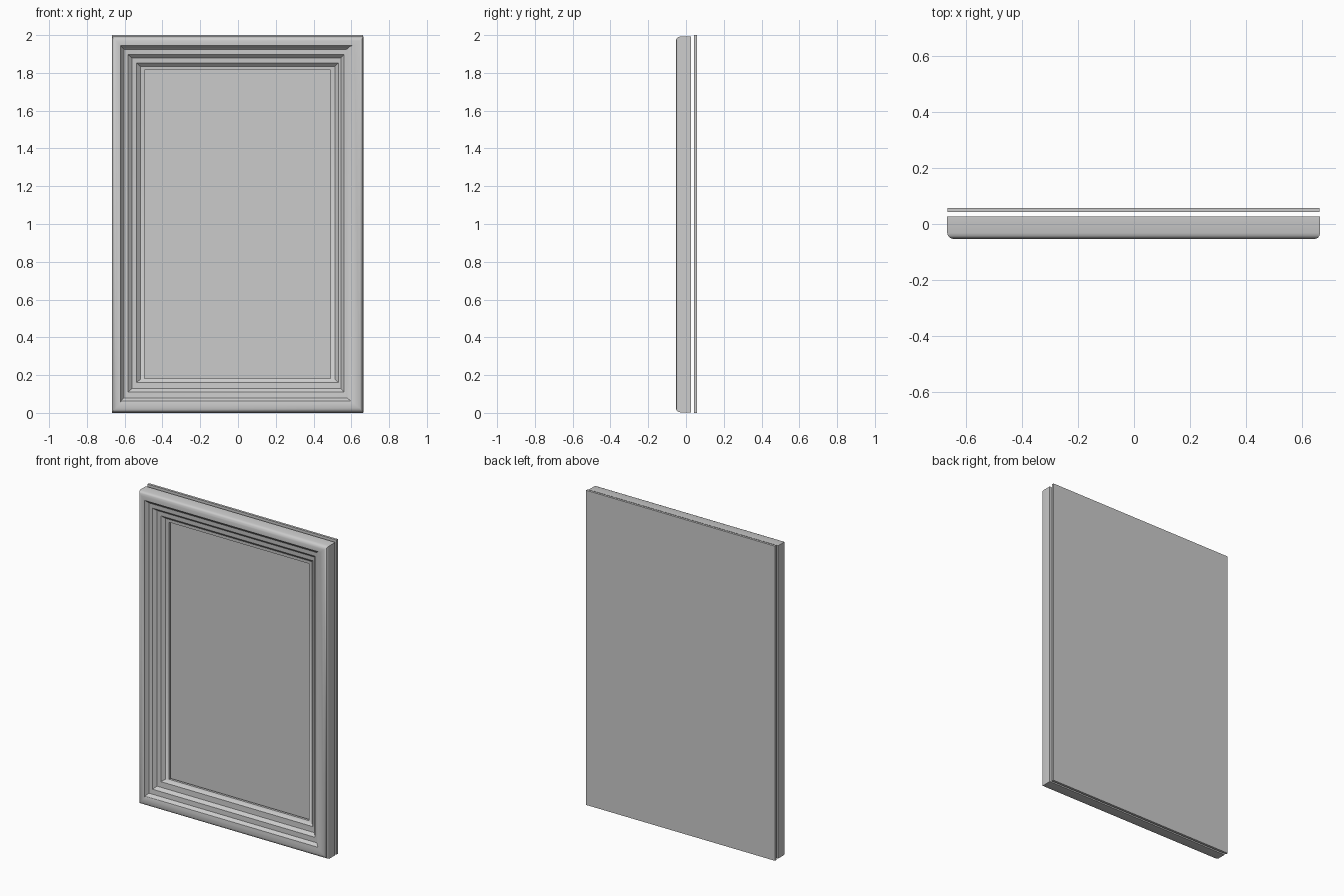
import bpy, bmesh, math

if "Cube" in bpy.data.objects:
    bpy.data.objects.remove(bpy.data.objects["Cube"])


def finish(bm, name):
    bmesh.ops.recalc_face_normals(bm, faces=bm.faces)
    mesh = bpy.data.meshes.new(name)
    bm.to_mesh(mesh)
    bm.free()
    obj = bpy.data.objects.new(name, mesh)
    bpy.context.collection.objects.link(obj)
    return obj


# Moulded frame: rectangular rings (left, right, bottom, top, depth), outside to inside
rings = [
    (-.667, .665, .003, 1.992, .027),
    (-.667, .665, .003, 1.992, -.032),
    (-.664, .662, .007, 1.988, -.043),
    (-.657, .656, .014, 1.981, -.050),
    (-.645, .644, .026, 1.970, -.054),
    (-.622, .616, .048, 1.945, -.053),
    (-.620, .597, .064, 1.943, -.049),
    (-.604, .575, .080, 1.925, -.031),
    (-.583, .561, .110, 1.897, -.028),
    (-.562, .545, .128, 1.880, -.010),
    (-.537, .531, .162, 1.852, -.007),
    (-.517, .513, .177, 1.835, .010),
    (-.495, .490, .182, 1.815, .012),
    (-.495, .490, .182, 1.815, .027),
]
bm = bmesh.new()
loops = [[bm.verts.new((x, y, z)) for x, z in ((l, b), (r, b), (r, t), (l, t))]
         for l, r, b, t, y in rings]
for i, a in enumerate(loops):
    b = loops[(i + 1) % len(loops)]
    for k in range(4):
        n = (k + 1) % 4
        bm.faces.new((a[k], a[n], b[n], b[k]))
frame = finish(bm, "frame")

# Thin backing panel, standing just behind the frame
bm = bmesh.new()
bmesh.ops.create_cube(bm, size=1)
bmesh.ops.scale(bm, vec=(1.328, .015, 2), verts=bm.verts)
bmesh.ops.translate(bm, vec=(-.002, .05, 1), verts=bm.verts)
finish(bm, "backing_panel")

# Smooth the rounded outer edge, keep the steps crisp
bpy.context.view_layer.objects.active = frame
frame.select_set(True)
bpy.ops.object.shade_smooth_by_angle(angle=math.radians(30))
